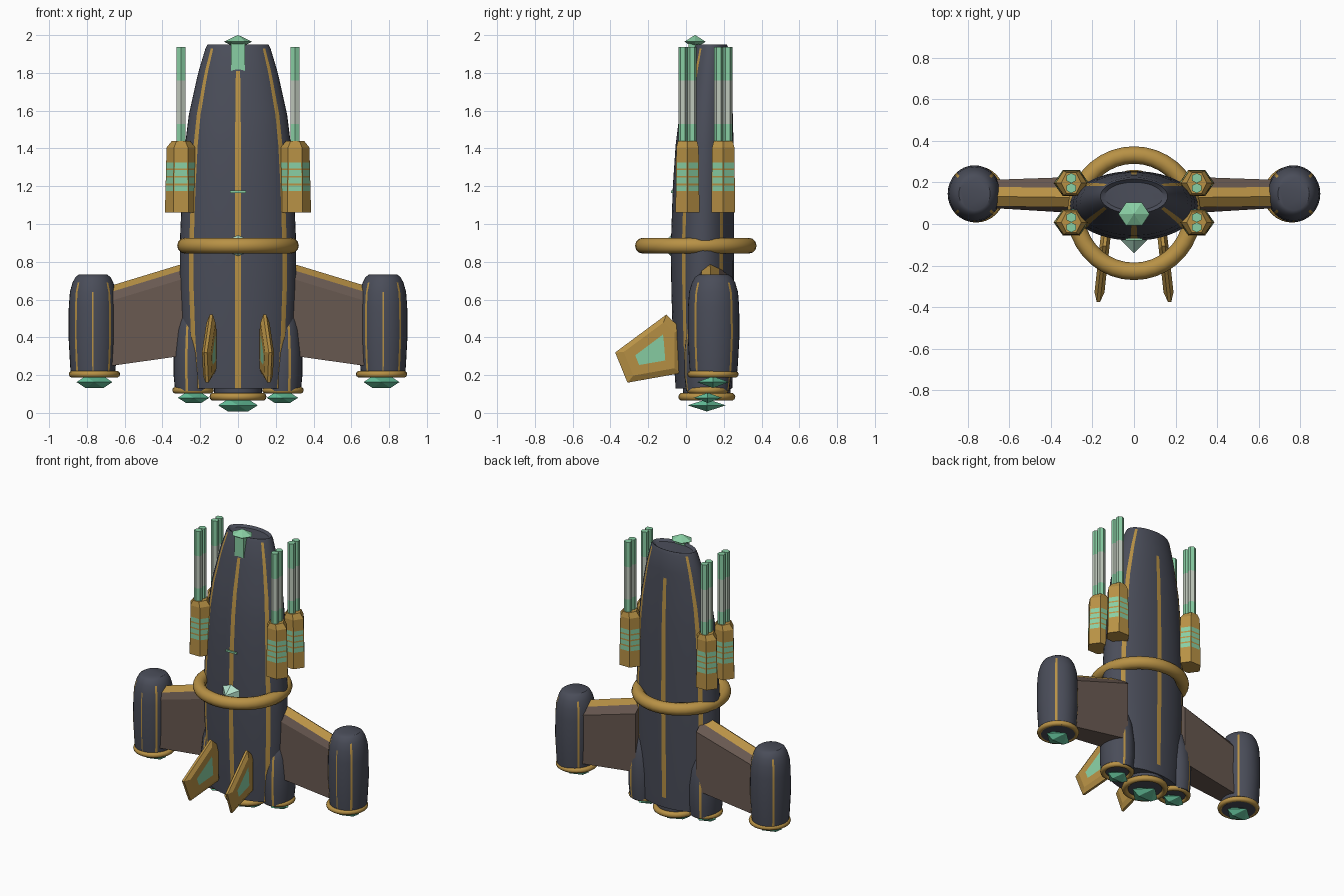
import bpy, bmesh, math
from mathutils import Vector, Matrix

if "Cube" in bpy.data.objects:
    bpy.data.objects.remove(bpy.data.objects["Cube"])

def material(name, rgb):
    m = bpy.data.materials.new(name)
    m.diffuse_color = (*rgb, 1)
    m.use_nodes = True
    m.node_tree.nodes["Principled BSDF"].inputs["Base Color"].default_value = m.diffuse_color
    return m

SLATE = material("dark_slate", (0.068, 0.074, 0.100))
GOLD = material("gold", (0.48, 0.285, 0.06))
GREEN = material("mint_green", (0.25, 0.62, 0.37))
EMERALD = material("emerald", (0.13, 0.54, 0.33))
PALE = material("pale_barrel", (0.52, 0.58, 0.50))
BROWN = material("brown_panel", (0.14, 0.10, 0.082))
CRYSTAL = material("pale_crystal", (0.45, 0.75, 0.60))

def finish(name, bm, mats, smooth=None):
    bmesh.ops.recalc_face_normals(bm, faces=bm.faces[:])
    me = bpy.data.meshes.new(name)
    bm.to_mesh(me)
    bm.free()
    ob = bpy.data.objects.new(name, me)
    bpy.context.collection.objects.link(ob)
    for m in mats:
        me.materials.append(m)
    if smooth:
        bpy.ops.object.select_all(action='DESELECT')
        ob.select_set(True)
        bpy.context.view_layer.objects.active = ob
        bpy.ops.object.shade_smooth_by_angle(angle=math.radians(smooth))
    return ob

def loft(rings):
    """Skin a list of equal-length point rings, capped at both ends."""
    bm = bmesh.new()
    rows = [[bm.verts.new(p) for p in r] for r in rings]
    n = len(rows[0])
    grid = []
    for a, b in zip(rows, rows[1:]):
        grid.append([bm.faces.new((a[i], a[(i + 1) % n], b[(i + 1) % n], b[i])) for i in range(n)])
    bm.faces.new(rows[0])
    bm.faces.new(rows[-1])
    return bm, grid

def apart(t, a):
    return abs((t - a + math.pi) % math.tau - math.pi)

def striped_body(name, x, profile, stripes, n=36, smooth=35):
    """profile: (z, rx, cy, ry); stripes: (angle from front, half width, z0, z1)."""
    angles = {round(math.tau * i / n, 4) for i in range(n)}
    for a, w, _, _ in stripes:
        angles = {t for t in angles if apart(t, a) > w * 1.2}
    for a, w, _, _ in stripes:
        angles |= {round((a - w) % math.tau, 4), round((a + w) % math.tau, 4)}
    angles = sorted(angles)
    rings = [[(x + rx * math.sin(t), cy - ry * math.cos(t), z) for t in angles]
             for z, rx, cy, ry in profile]
    bm, grid = loft(rings)
    for k, row in enumerate(grid):
        zm = (profile[k][0] + profile[k + 1][0]) / 2
        for i, f in enumerate(row):
            t0, t1 = angles[i], angles[(i + 1) % len(angles)]
            if t1 < t0:
                t1 += math.tau
            for a, w, z0, z1 in stripes:
                if apart((t0 + t1) / 2, a) < w * 0.5 and z0 < zm < z1:
                    f.material_index = 1
    return finish(name, bm, [SLATE, GOLD], smooth)

def torus(name, c, major, minor, nu=32, nv=10):
    bm = bmesh.new()
    rows = []
    for i in range(nu):
        a = math.tau * i / nu
        rows.append([bm.verts.new((c[0] + (major + minor * math.cos(b)) * math.cos(a),
                                   c[1] + (major + minor * math.cos(b)) * math.sin(a),
                                   c[2] + minor * math.sin(b)))
                     for b in [math.tau * j / nv for j in range(nv)]])
    for i in range(nu):
        p, q = rows[i], rows[(i + 1) % nu]
        for j in range(nv):
            bm.faces.new((p[j], q[j], q[(j + 1) % nv], p[(j + 1) % nv]))
    return finish(name, bm, [GOLD], 50)

def gem(name, c, size, mat, upright=False, turn=0.0):
    """Six-sided double pyramid, its axis along y, or along z when upright."""
    bm = bmesh.new()
    place = lambda u, v, w: bm.verts.new(
        [o + s * k for o, s, k in zip(c, size, (u, v, w) if upright else (u, w, v))])
    ring = [place(math.cos(turn + i * math.pi / 3), math.sin(turn + i * math.pi / 3), 0)
            for i in range(6)]
    for tip in (place(0, 0, 1), place(0, 0, -1)):
        for i in range(6):
            bm.faces.new((ring[i], ring[(i + 1) % 6], tip))
    return finish(name, bm, [mat])

def box(name, lo, hi, mat):
    c = [(a + b) / 2 for a, b in zip(lo, hi)]
    s = [b - a for a, b in zip(lo, hi)]
    bm = bmesh.new()
    bmesh.ops.create_cube(bm, size=1, matrix=Matrix.Translation(c) @ Matrix.Diagonal((*s, 1)))
    return finish(name, bm, [mat])

# Main hull: tapering elliptical body with gold stripes front, back and on four quarters
hull = [(0.13, .27, -.055, .245), (0.2, .28, -.06, .247), (0.4, .297, -.07, .25),
        (0.65, .308, -.078, .254), (0.9, .308, -.08, .255), (1.2, .295, -.07, .255),
        (1.42, .28, -.055, .252), (1.58, .26, -.035, .248), (1.76, .22, 0.0, .238),
        (1.81, .208, .01, .235), (1.93, .172, .04, .225), (1.95, .162, .05, .216)]
hull = [(z, rx, (a + b) / 2, (b - a) / 2) for z, rx, a, b in hull]
hull.append((1.935, .14, .133, .068))  # recessed nose cap
quarters = [(a % math.tau, .065, 0, 1.94) for a in (.93, -.93, math.pi - .93, math.pi + .93)]
striped_body("hull", 0, hull, [(0, .055, 0, 1.82), (math.pi, .055, .19, 1.77)] + quarters, 44)

# Nose crystal, canopy crystal, marker bar
gem("nose_crystal", (0, .048, 1.965), (.075, .065, .036), GREEN, upright=True)
box("nose_inlay", (-.036, .012, 1.80), (.036, .07, 1.96), GREEN)
gem("canopy_crystal", (0, -.05, .885), (.105, .092, .08), CRYSTAL, turn=math.pi / 6)
box("marker_bar", (-.042, -.079, 1.165), (.042, -.06, 1.178), GREEN)

# Belt ring round the hull and central engine
torus("belt_ring", (0, .052, .885), .28, .042, 36, 12)
striped_body("central_engine", 0, [(.08, .125, .11, .125), (.2, .13, .11, .13)], [], 28)
torus("central_engine_ring", (0, .11, .085), .13, .021)
gem("central_engine_crystal", (0, .11, .04), (.105, .1, .038), EMERALD)

def pod_profile(rows, cy, k=1.0):
    return [(z, r, cy, r * k) for z, r in rows]

def gun_housing(name, x, y):
    # Elongated hexagonal housing with rows of small green inlays
    outline = [(1, 0), (.48, 1), (-.48, 1), (-1, 0), (-.48, -1), (.48, -1)]
    rows = [(1.17 + .04 * i, .082 - .001 * i, .062 - .0005 * i) for i in range(5)]
    levels = [(1.06, .085, .063)] + rows + [(1.405, .076, .059), (1.44, .048, .05)]
    bm, grid = loft([[(x + rx * u, y + ry * v, z) for u, v in outline] for z, rx, ry in levels])
    bmesh.ops.recalc_face_normals(bm, faces=bm.faces[:])
    inlays = [f for row in grid[1:5] for f in row]
    for f in inlays:
        f.material_index = 1
    for f in bmesh.ops.inset_individual(bm, faces=inlays, thickness=.007)["faces"]:
        f.material_index = 0
    finish(name, bm, [GOLD, GREEN])

def barrel(name, x, y):
    zs = [1.42, 1.53, 1.76, 1.937]
    ring = [(.027 * math.sin(i * math.pi / 3), .024 * math.cos(i * math.pi / 3)) for i in range(6)]
    bm, grid = loft([[(x + u, y + v, z) for u, v in ring] for z in zs])
    for f in grid[1]:
        f.material_index = 1
    finish(name, bm, [GREEN, PALE])

def wing(name, s):
    # Panelled wing with a gold ridge along its top edge
    rings = []
    for x, top, bot, f, b in [(.24, .805, .31, .05, .228), (.70, .665, .245, .078, .212)]:
        m = (f + b) / 2 - .012
        rings.append([(s * x, y, z) for y, z in
                      [(m, top), (m - .046, top - .033), (f, top - .08), (f, bot),
                       (b, bot), (b, top - .08), (m + .046, top - .033)]])
    bm, grid = loft(rings)
    for i, f in enumerate(grid[0]):
        f.material_index = 1 if i in (0, 6) else 0
    finish(name, bm, [BROWN, GOLD])

def fin(name, s):
    # Bevelled blade with a small green inlay on both sides
    pts = [(-.105, .52), (-.03, .45), (-.03, .21), (-.31, .16), (-.375, .32)]
    cy, cz = -.17, .33
    rings = []
    for off, k in [(-.024, .78), (-.008, 1), (.008, 1), (.024, .78)]:
        rings.append([(s * (.13 - .11 * (cy + (y - cy) * k) + off), cy + (y - cy) * k,
                       cz + (z - cz) * k) for y, z in pts])
    bm, grid = loft(rings)
    bmesh.ops.recalc_face_normals(bm, faces=bm.faces[:])
    sides = [f for f in bm.faces if len(f.verts) == 5]
    for f in sides:
        f.material_index = 1
    for f in bmesh.ops.inset_individual(bm, faces=sides, thickness=.064)["faces"]:
        f.material_index = 0
    finish(name, bm, [GOLD, GREEN])

for side, s in (("left", -1), ("right", 1)):
    # Guns
    for pos, y in (("front", .008), ("rear", .197)):
        gun_housing(f"{side}_{pos}_gun_housing", s * .302, y)
        for i, d in enumerate((-.024, .024)):
            barrel(f"{side}_{pos}_barrel_{i + 1}", s * .302, y + d)
    # Wing and wingtip engine
    wing(f"{side}_wing", s)
    rows = [(.19, .115), (.25, .121), (.4, .129), (.56, .128), (.64, .122), (.69, .108),
            (.72, .092), (.732, .075)]
    q = math.pi / 4
    striped_body(f"{side}_wing_engine", s * .768, pod_profile(rows, .146, 1.06),
                 [(a, .055, .19, .7) for a in (q, 3 * q, 5 * q, 7 * q)] + [(0, .03, .19, .65)], 32)
    torus(f"{side}_wing_engine_ring", (s * .76, .143, .205), .118, .018)
    gem(f"{side}_wing_engine_crystal", (s * .76, .143, .163), (.095, .085, .036), EMERALD)
    # Hull-side engine
    rows = [(.115, .095), (.2, .103), (.32, .103), (.44, .092), (.53, .07), (.58, .04)]
    striped_body(f"{side}_hull_engine", s * .238, pod_profile(rows, .115, 1.2),
                 [(s * .35 % math.tau, .07, .11, .5), (math.pi - s * .35, .07, .11, .5)], 28)
    torus(f"{side}_hull_engine_ring", (s * .238, .115, .12), .092, .018)
    gem(f"{side}_hull_engine_crystal", (s * .235, .115, .08), (.083, .075, .031), EMERALD)
    # Lower fin
    fin(f"{side}_fin", s)
